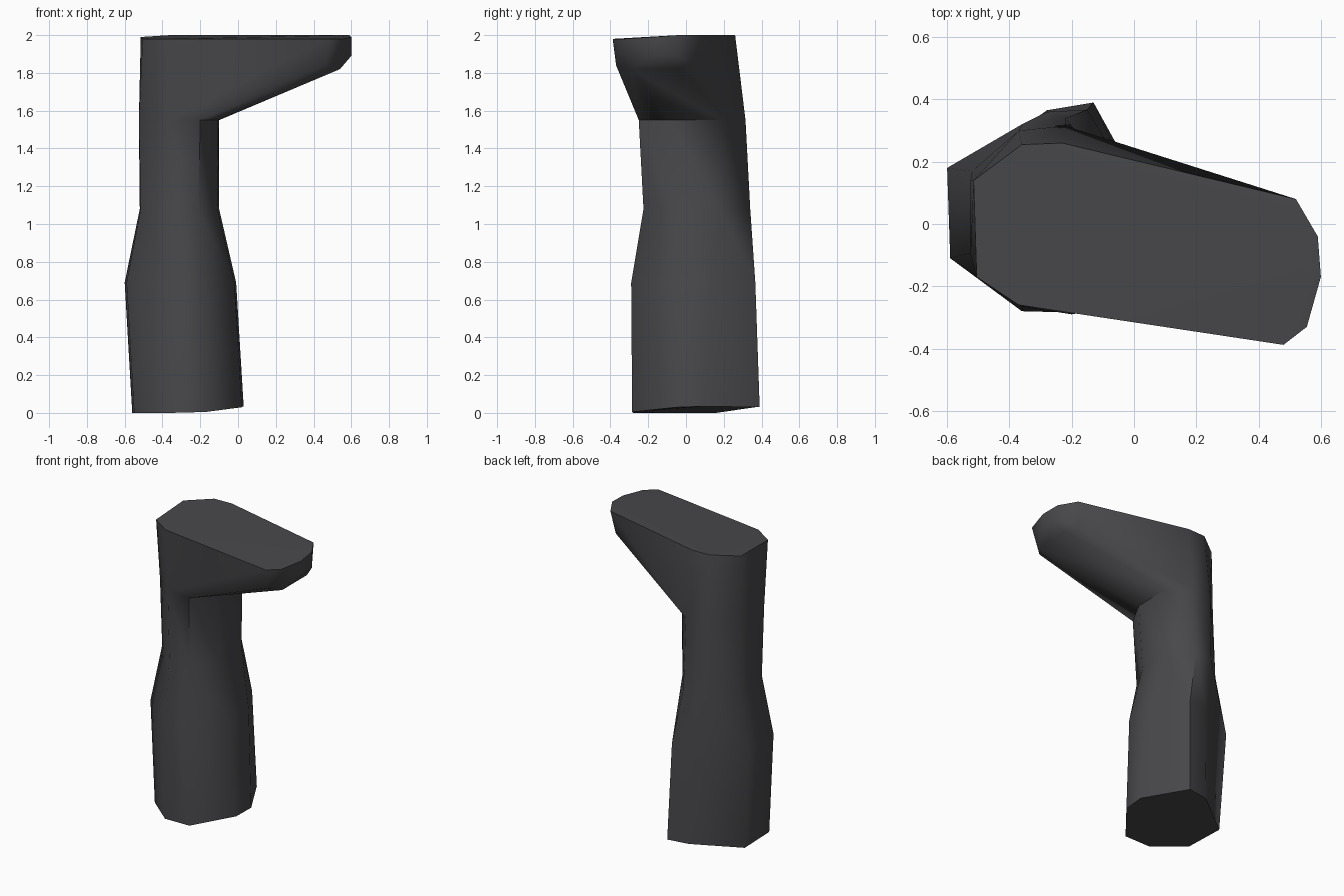
import bpy, bmesh, math

if "Cube" in bpy.data.objects:
    bpy.data.objects.remove(bpy.data.objects["Cube"])

mat = bpy.data.materials.new("charcoal")
mat.diffuse_color = (0.065, 0.065, 0.071, 1)
mat.use_nodes = True
mat.node_tree.nodes["Principled BSDF"].inputs["Base Color"].default_value = mat.diffuse_color

# Eight-sided leg sections, bottom to ankle
rings = [
    [(-.56, .16, 0), (-.28, .365, .03), (-.13, .39, .03), (.03, .10, .035),
     (.02, -.05, .03), (-.17, -.285, .005), (-.36, -.28, 0), (-.55, -.12, 0)],
    [(x, y, .69) for x, y in [(-.60, .18), (-.28, .36), (-.15, .367), (-.01, .13),
                              (-.02, -.07), (-.20, -.29), (-.36, -.265), (-.59, -.11)]],
    [(x, y, 1.08) for x, y in [(-.52, .17), (-.36, .32), (-.22, .34), (-.10, .18),
                               (-.11, -.05), (-.21, -.225), (-.37, -.22), (-.515, -.09)]],
    [(x, y, 1.55) for x, y in [(-.525, .14), (-.37, .30), (-.22, .315), (-.10, .19),
                               (-.105, -.08), (-.20, -.25), (-.37, -.235), (-.525, -.10)]],
]
# Foot: flat sole outline on top, then the lower edge of the toe
sole = [(-.515, .14, 1.99), (-.36, .255, 2), (-.23, .26, 2), (.52, .08, 2),
        (.59, -.04, 2), (.60, -.17, 1.99), (.555, -.33, 1.98), (.48, -.388, 1.98),
        (-.22, -.28, 1.98), (-.37, -.26, 1.98), (-.505, -.17, 1.98)]
toe = [(.50, .05, 1.84), (.59, -.04, 1.89), (.54, -.02, 1.82),
       (.60, -.17, 1.89), (.54, -.29, 1.82), (.46, -.37, 1.84)]

bm = bmesh.new()
loops = [[bm.verts.new(p) for p in ring] for ring in rings]
for a, b in zip(loops, loops[1:]):
    for i in range(8):
        j = (i + 1) % 8
        bm.faces.new((a[i], a[j], b[j], b[i]))
bm.faces.new(loops[0])

# Foot as a convex hull joined to the ankle, left open where they meet
ankle = set(loops[-1])
foot = [bm.verts.new(p) for p in sole + toe]
bmesh.ops.convex_hull(bm, input=foot + loops[-1], use_existing_faces=False)
inner = [f for f in bm.faces if all(v in ankle for v in f.verts)]
bmesh.ops.delete(bm, geom=inner, context='FACES_ONLY')
loose = [v for v in bm.verts if not v.link_faces]
bmesh.ops.delete(bm, geom=loose, context='VERTS')
bmesh.ops.recalc_face_normals(bm, faces=bm.faces[:])

mesh = bpy.data.meshes.new("bent_leg_and_foot")
bm.to_mesh(mesh)
bm.free()
mesh.materials.append(mat)
leg = bpy.data.objects.new("bent_leg_and_foot", mesh)
bpy.context.collection.objects.link(leg)
bpy.context.view_layer.objects.active = leg
leg.select_set(True)
bpy.ops.object.shade_smooth_by_angle(angle=math.radians(62))
